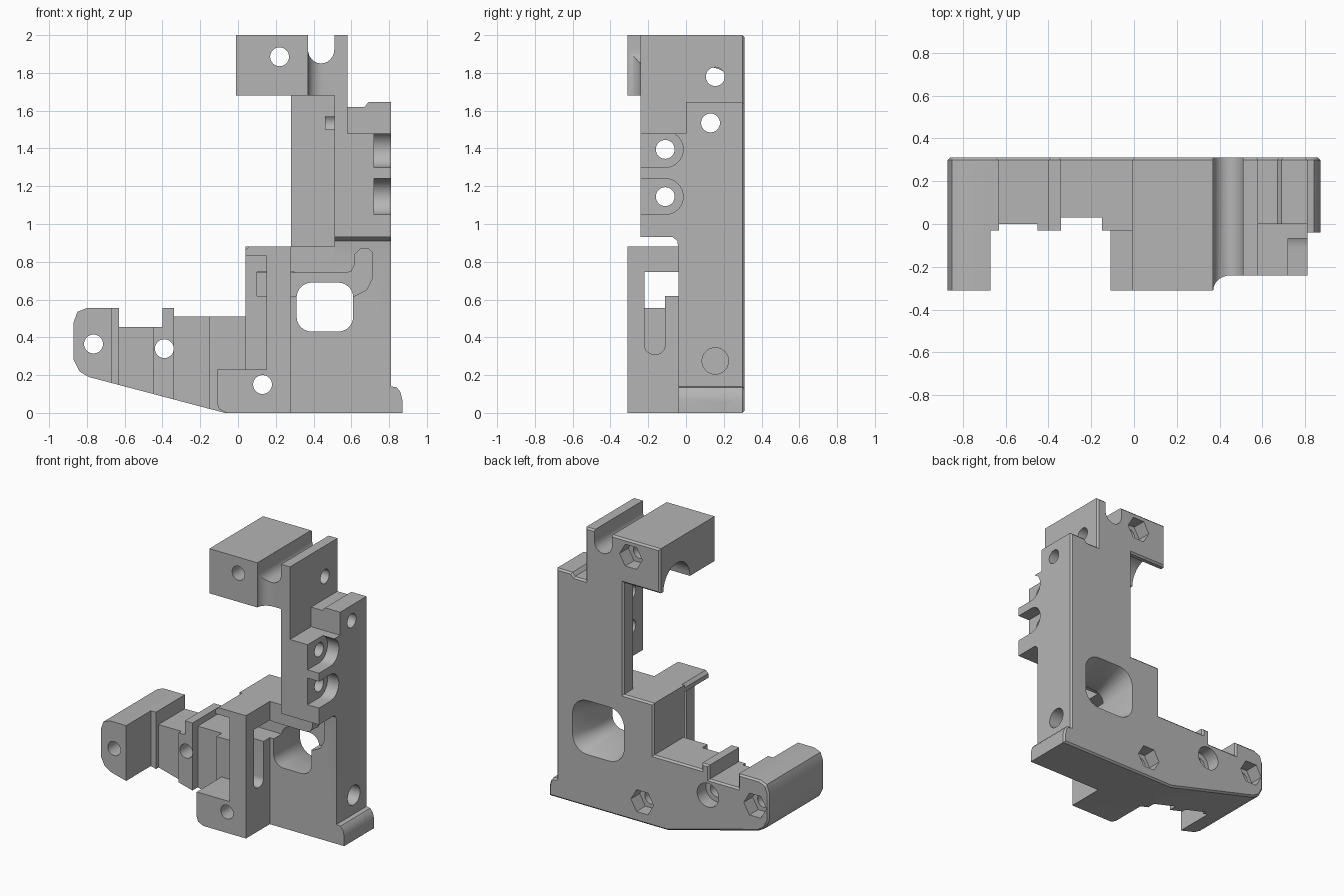
import bpy, bmesh, math
from mathutils import Vector

if "Cube" in bpy.data.objects:
    bpy.data.objects.remove(bpy.data.objects["Cube"], do_unlink=True)

gray = bpy.data.materials.new("matte_gray")
gray.use_nodes = True
gray.diffuse_color = (0.46, 0.46, 0.46, 1)
gray.node_tree.nodes["Principled BSDF"].inputs["Base Color"].default_value = (0.46, 0.46, 0.46, 1)


def place(axis, u, v, w):
    return {"x": (w, u, v), "y": (u, w, v), "z": (u, v, w)}[axis]


def loft(axis, pts_a, a, pts_b, b, chamfer=0):
    """Solid between two outlines at depths a and b along an axis."""
    bm = bmesh.new()
    va = [bm.verts.new(place(axis, u, v, a)) for u, v in pts_a]
    vb = [bm.verts.new(place(axis, u, v, b)) for u, v in pts_b]
    bm.faces.new(va)
    end = bm.faces.new(vb)
    n = len(va)
    for i in range(n):
        j = (i + 1) % n
        bm.faces.new((va[i], va[j], vb[j], vb[i]))
    bmesh.ops.recalc_face_normals(bm, faces=bm.faces[:])
    if chamfer:
        bmesh.ops.bevel(bm, geom=list(end.edges), offset=chamfer, segments=1,
                        affect='EDGES', clamp_overlap=True)
    mesh = bpy.data.meshes.new("piece")
    bm.to_mesh(mesh)
    bm.free()
    ob = bpy.data.objects.new("piece", mesh)
    bpy.context.collection.objects.link(ob)
    mesh.materials.append(gray)
    return ob


def prism(axis, pts, a, b, chamfer=0):
    return loft(axis, pts, a, pts, b, chamfer)


def rounded(u0, u1, v0, v1, r=0, steps=6):
    if r == 0:
        return [(u0, v0), (u1, v0), (u1, v1), (u0, v1)]
    pts = []
    corners = [(u1 - r, v1 - r), (u0 + r, v1 - r), (u0 + r, v0 + r), (u1 - r, v0 + r)]
    for k, (cu, cv) in enumerate(corners):
        for i in range(steps + 1):
            t = math.pi / 2 * (k + i / steps)
            pts.append((cu + r * math.cos(t), cv + r * math.sin(t)))
    return pts


def ring(u, v, r, n=32):
    return [(u + r * math.cos(math.tau * i / n), v + r * math.sin(math.tau * i / n)) for i in range(n)]


# Back plate with the full silhouette and a chamfered rear rim
outline = [(.87, 0), (-.07, 0), (-.79, .19), (-.84, .22), (-.87, .28), (-.87, .48),
           (-.85, .535), (-.8, .555), (-.63, .555), (-.63, .455), (-.4, .455), (-.4, .555),
           (-.34, .555), (-.34, .51), (.04, .51), (.04, .88), (.28, .88), (.28, 1.68),
           (-.01, 1.68), (-.01, 2), (.58, 2), (.58, 1.62), (.67, 1.62), (.69, 1.645),
           (.81, 1.645), (.81, .14), (.84, .135), (.86, .11), (.87, .07)]
body = prism("y", outline, .2, .31, .012)
body.name = "bracket_body"


def combine(other, op):
    mod = body.modifiers.new(op, 'BOOLEAN')
    mod.operation = op
    mod.solver = 'EXACT'
    mod.object = other
    bpy.context.view_layer.objects.active = body
    bpy.ops.object.modifier_apply(modifier=mod.name)
    bpy.data.objects.remove(other, do_unlink=True)


def add(*args):
    combine(prism(*args), 'UNION')


def cut(*args):
    combine(prism(*args), 'DIFFERENCE')


# Arm: end block, thin web, rib and inner stretch
def low(x):
    return max(0, -(x + .07) * .264)


def arm_piece(x0, x1, top, front):
    add("y", [(x0, low(x0)), (x1, low(x1)), (x1, top), (x0, top)], front, .25)


add("y", [(-.67, low(-.67))] + outline[2:8] + [(-.67, .555)], -.31, .25)
arm_piece(-.68, -.63, .555, -.03)
arm_piece(-.64, -.4, .455, 0)
arm_piece(-.45, -.4, .455, -.03)
arm_piece(-.4, -.34, .555, -.03)
arm_piece(-.35, -.15, .51, .03)
arm_piece(-.15, -.07, .51, -.03)
arm_piece(-.07, .06, .51, -.03)

# Base plate with the rounded foot
add("y", [(.04, 0), (.87, 0), (.87, .07), (.86, .11), (.84, .135), (.81, .14), (.81, .9), (.51, .9),
          (.51, .88), (.04, .88)], -.04, .25)

# Front block with its open corner recess
add("y", [(-.11, .05), (-.1, .02), (-.06, 0), (.28, 0), (.28, .88), (.06, .88), (.04, .86), (.04, .83),
          (.15, .83), (.15, .23), (-.11, .23)], -.31, .05)

# Upright side wall, strip and screw boss
add("y", [(.51, .85), (.81, .85), (.81, 1.645), (.69, 1.645), (.67, 1.62), (.51, 1.62)], 0, .25)
add("x", [(-.04, .85), (.05, .85), (.05, 1.48), (-.24, 1.48), (-.24, .93), (-.07, .93), (-.045, .91)], .51, .81)
add("y", rounded(.51, .58, 1.4, 2), -.24, .25)
add("y", rounded(.46, .53, 1.5, 1.57), .14, .22)

# Top block with a concave front corner
scoop = [(.45 - .08 * math.cos(t * math.pi / 16), -.31 + .07 * math.sin(t * math.pi / 16)) for t in range(9)]
add("z", [(-.01, -.31)] + scoop + [(.58, -.24), (.58, .25), (-.01, .25)], 1.68, 2)

# Cable groove along the top and rod channel under the block
cut("y", [(.37, 2.1), (.37, 1.925)] + [(.44 - .07 * math.cos(t * math.pi / 12), 1.925 - .075 * math.sin(t * math.pi / 12))
          for t in range(1, 12)] + [(.51, 1.925), (.51, 2.1)], -.4, .4)
cut("x", ring(.12, 1.68, .15), -.1, .28)

# Flared window through the base plate
cut("y", rounded(.31, .61, .43, .69, .08), -.2, .4)
combine(loft("y", rounded(.31, .61, .43, .69, .08), .12, rounded(.27, .69, .37, .77, .12), .33), 'DIFFERENCE')

# Wire passage: window and slot in the block, curved groove in the plate
cut("x", rounded(-.22, -.03, .62, .745), .1, .3)
cut("x", rounded(-.22, -.11, .31, .74, .05), .1, .3)
cut("y", [(.1, .62), (.62, .62), (.68, .65), (.71, .71), (.71, .85), (.69, .87), (.65, .87), (.62, .84),
          (.62, .79), (.6, .75), (.57, .74), (.1, .74)], -.06, .05)

# Open screw seats in the boss
for z, top in ((1.395, 1.6), (1.145, 1.24)):
    cut("x", ring(-.11, z, .095), .72, .9)
    cut("x", rounded(-.3, -.11, z - .095, top if z < 1.3 else 1.49), .72, .9)
    cut("x", ring(-.11, z, .05), .4, .9)

# Cross holes through the upright and the blind hole above the foot
cut("x", ring(.13, 1.535, .05), .4, .9)
cut("x", ring(.155, 1.78, .05), .2, .7)
cut("x", ring(.155, .275, .07), .7, .9)

# Front to back screw holes with nut pockets or round counterbore
for x, z, r, n in ((-.765, .365, .09, 6), (-.39, .34, .085, 32), (.13, .15, .09, 6), (.22, 1.885, .09, 6)):
    cut("y", ring(x, z, .05), -.5, .5)
    cut("y", ring(x, z, r, n), .21, .4)

# Clean shading
body.data.materials.clear()
body.data.materials.append(gray)
for p in body.data.polygons:
    p.material_index = 0
bpy.ops.object.select_all(action='DESELECT')
body.select_set(True)
bpy.context.view_layer.objects.active = body
bpy.ops.object.shade_smooth_by_angle(angle=math.radians(30))
